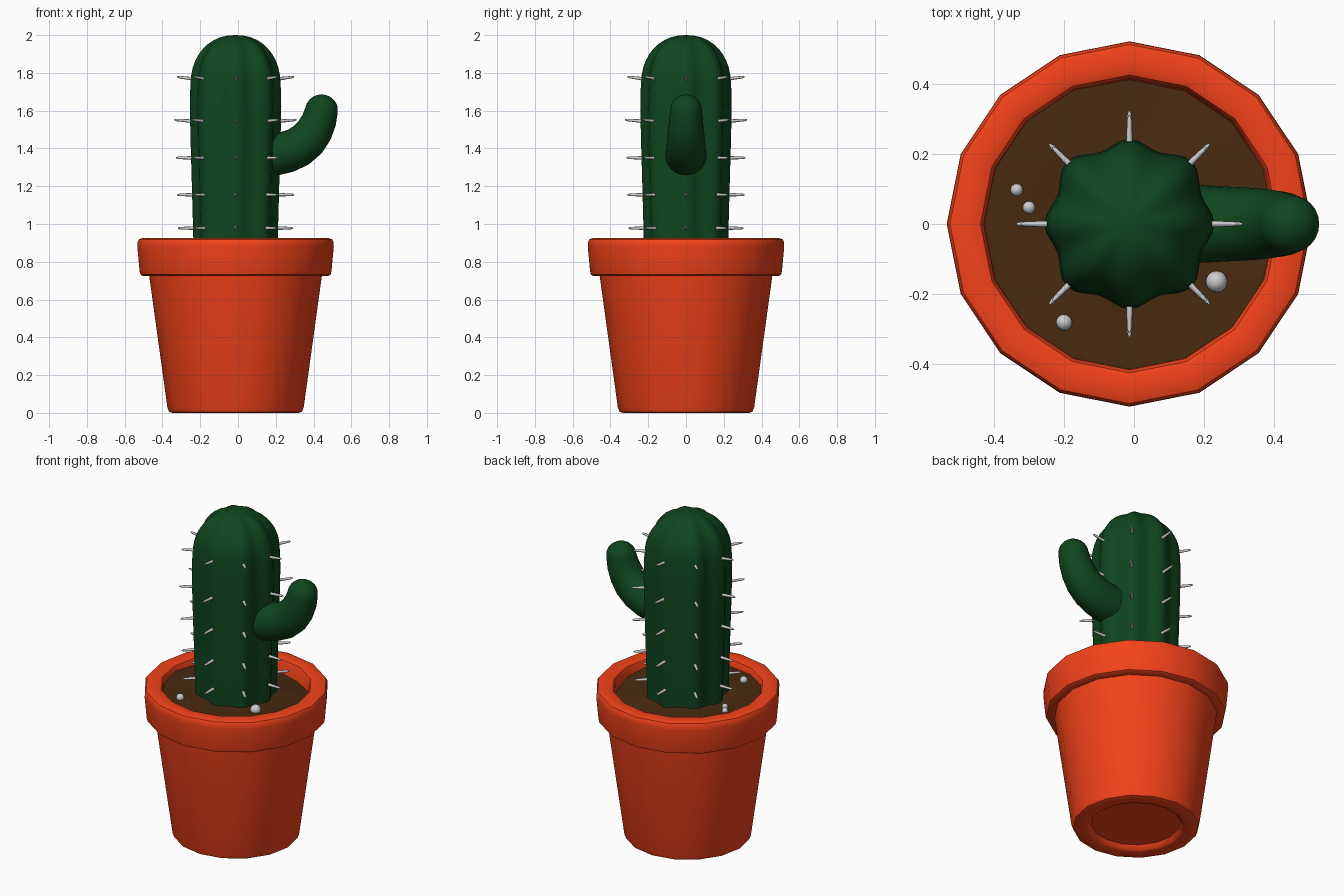
import bpy, math
from math import sin, cos, pi
from mathutils import Vector

if "Cube" in bpy.data.objects:
    bpy.data.objects.remove(bpy.data.objects["Cube"])

CX = -0.013  # pot and cactus axis


def material(name, rgb):
    m = bpy.data.materials.new(name)
    m.diffuse_color = (*rgb, 1)
    m.use_nodes = True
    m.node_tree.nodes["Principled BSDF"].inputs["Base Color"].default_value = m.diffuse_color
    return m


terracotta = material("terracotta", (0.9, 0.055, 0.01))
green = material("green", (0.005, 0.06, 0.013))
earth = material("earth", (0.065, 0.023, 0.005))


def loft(name, rings, mat=None, cap_start=False, cap_end=False, angle=40):
    """Skin a list of equally long vertex rings."""
    n = len(rings[0])
    verts = [v for r in rings for v in r]
    faces = [(i * n + j, i * n + (j + 1) % n, (i + 1) * n + (j + 1) % n, (i + 1) * n + j)
             for i in range(len(rings) - 1) for j in range(n)]
    if cap_start:
        faces.append(tuple(reversed(range(n))))
    if cap_end:
        faces.append(tuple(range(len(verts) - n, len(verts))))
    me = bpy.data.meshes.new(name)
    me.from_pydata(verts, [], faces)
    ob = bpy.data.objects.new(name, me)
    bpy.context.collection.objects.link(ob)
    if mat:
        me.materials.append(mat)
    bpy.ops.object.select_all(action='DESELECT')
    ob.select_set(True)
    bpy.context.view_layer.objects.active = ob
    bpy.ops.object.shade_smooth_by_angle(angle=math.radians(angle))
    return ob


def circle(r, z, n):
    return [(CX + r * cos(2 * pi * k / n), r * sin(2 * pi * k / n), z) for k in range(n)]


# Pot: 16-sided lathe with recessed foot, rounded rim and inner wall
pot_profile = [(0.25, 0.03), (0.265, 0.006), (0.28, 0), (0.335, 0), (0.352, 0.006), (0.361, 0.03),
               (0.457, 0.725), (0.49, 0.725), (0.503, 0.732), (0.508, 0.75), (0.52, 0.88),
               (0.519, 0.905), (0.511, 0.919), (0.493, 0.925), (0.44, 0.925),
               (0.424, 0.919), (0.415, 0.90), (0.405, 0.76)]
loft("pot", [circle(r, z, 16) for r, z in pot_profile], terracotta, cap_start=True)


# Soil: gently uneven disc, dipping toward the back right
def soil_z(x, y):
    dip = max(0, (0.6 * x + 0.8 * y)) / 0.4
    return 0.882 - 0.05 * dip ** 2 + 0.008 * sin(13 * x + 1) * cos(11 * y)


soil_rings = [[(x, y, soil_z(x - CX, y)) for x, y, _ in circle(r, 0, 32)]
              for r in (0.415, 0.36, 0.3, 0.24, 0.18, 0.1, 0.01)]
loft("soil", soil_rings, earth, cap_end=True)

# Cactus body: eight soft ribs and a domed top
body = [(0.80, 0.90), (0.93, 0.925), (1.2, 0.955), (1.45, 0.985), (1.62, 1.0), (1.72, 0.99)]
body += [(1.75 + 0.25 * sin(a), 0.98 * cos(a) ** 0.9) for a in [i * pi / 20 for i in range(1, 10)]]
body.append((2.0, 0.01))
N = 64


def rib_radius(t):
    return 0.234 + 0.013 * cos(8 * t) - 0.005 * cos(4 * t)


body_rings = [[(CX + s * rib_radius(t) * cos(t), s * rib_radius(t) * sin(t), z)
               for t in [2 * pi * k / N for k in range(N)]] for z, s in body]
loft("cactus_body", body_rings, green, cap_end=True, angle=70)

# Cactus arm: tapered tube bending upward, with a round tip
path = [(0.10, 1.365, 0.11), (0.20, 1.37, 0.113), (0.26, 1.382, 0.11), (0.32, 1.407, 0.107),
        (0.37, 1.447, 0.103), (0.405, 1.495, 0.098), (0.43, 1.55, 0.092), (0.443, 1.605, 0.086)]
for a in (0.3, 0.6, 0.9, 1.15, 1.35, 1.5):
    path.append((0.443 + 0.008 * sin(a), 1.605 + 0.08 * sin(a), 0.086 * cos(a)))
arm_rings = []
for i, (x, z, r) in enumerate(path):
    p, q = path[max(i - 1, 0)], path[min(i + 1, len(path) - 1)]
    d = Vector((q[0] - p[0], 0, q[1] - p[1])).normalized()
    side = Vector((d.z, 0, -d.x))
    arm_rings.append([Vector((x, 0, z)) + r * (cos(t) * side + sin(t) * Vector((0, 0.97, 0)))
                      for t in [2 * pi * k / 24 for k in range(24)]])
loft("cactus_arm", arm_rings, green, cap_start=True, cap_end=True, angle=70)

# Spines: tapered pegs on every rib, tilting up toward the top
for row, (z, tilt, tip) in enumerate([(0.978, 0, 0.305), (1.155, -0.01, 0.31), (1.35, 0.01, 0.315),
                                      (1.545, 0.08, 0.322), (1.77, 0.13, 0.31)]):
    for k in range(8):
        t = k * pi / 4
        out = Vector((cos(t), sin(t), 0))
        tang = Vector((-sin(t), cos(t), 0))
        up = Vector((0, 0, 1))
        rings = []
        for dist, r in ((0.17, 0.012), (tip - 0.012, 0.0065), (tip, 0.003)):
            c = Vector((CX, 0, z + (dist - 0.24) * math.tan(tilt))) + out * dist
            rings.append([c + r * (cos(b) * tang + sin(b) * up)
                          for b in [2 * pi * j / 8 for j in range(8)]])
        loft(f"spine_{row}_{k}", rings, None, True, True, 60)

# Pebbles on the soil
for i, (x, y, r) in enumerate([(-0.334, 0.097, 0.018), (-0.299, 0.047, 0.018),
                               (0.235, -0.164, 0.031), (-0.199, -0.28, 0.023)]):
    bpy.ops.mesh.primitive_uv_sphere_add(segments=16, ring_count=8, radius=r,
                                         location=(x, y, soil_z(x - CX, y) + 0.3 * r))
    bpy.context.object.name = f"pebble_{i}"
    bpy.ops.object.shade_smooth()
